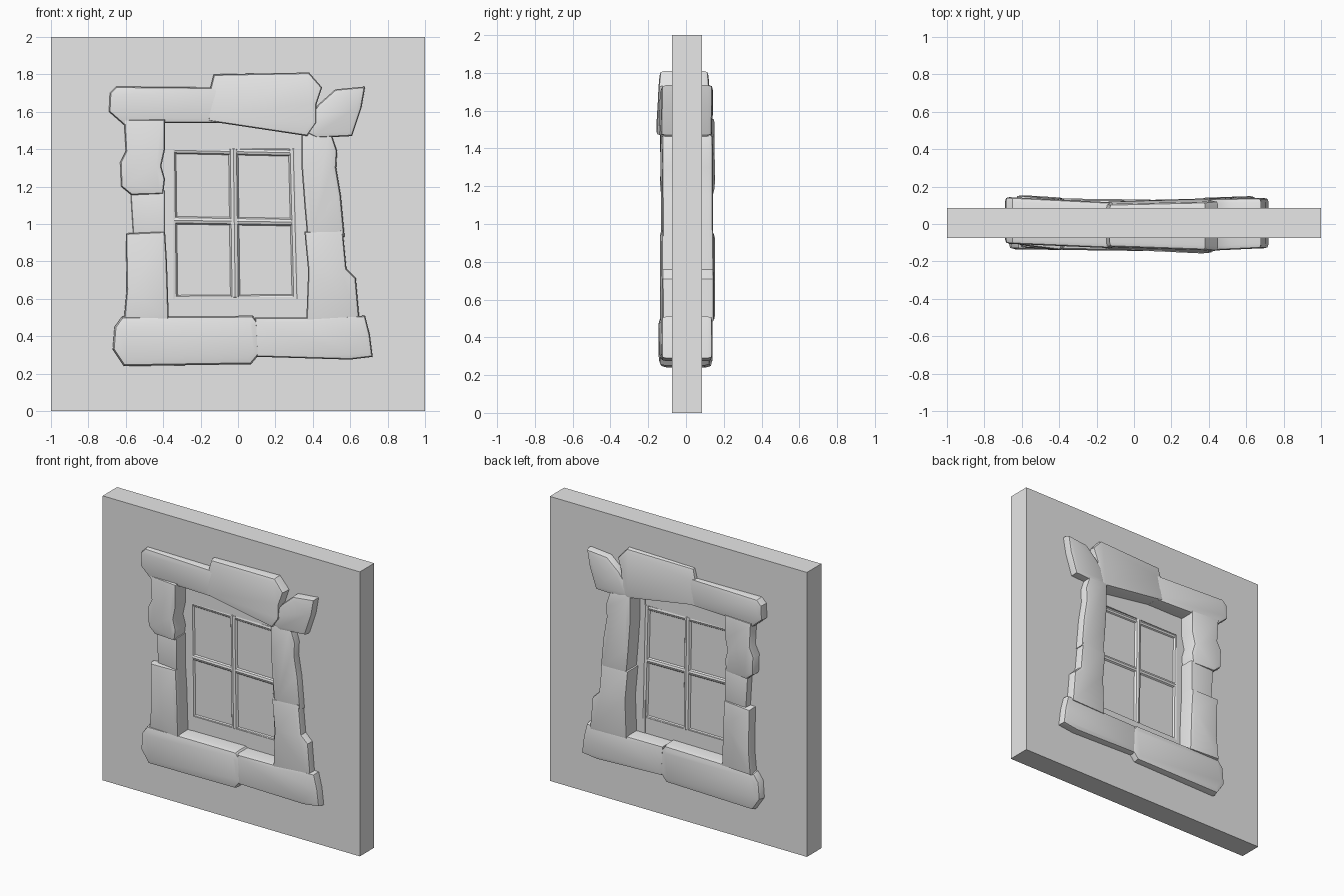
import bpy, bmesh, math
from mathutils import Matrix

cube = bpy.data.objects.get("Cube")
if cube:
    bpy.data.objects.remove(cube)

grey = bpy.data.materials.new("plain_grey")
grey.use_nodes = True
GREY = (0.8, 0.8, 0.8, 1)
grey.diffuse_color = GREY
grey.node_tree.nodes["Principled BSDF"].inputs["Base Color"].default_value = GREY


def finish(name, bm, smooth=True):
    bmesh.ops.recalc_face_normals(bm, faces=bm.faces)
    mesh = bpy.data.meshes.new(name)
    bm.to_mesh(mesh)
    bm.free()
    mesh.materials.append(grey)
    obj = bpy.data.objects.new(name, mesh)
    bpy.context.collection.objects.link(obj)
    if smooth:
        bpy.ops.object.select_all(action='DESELECT')
        obj.select_set(True)
        bpy.context.view_layer.objects.active = obj
        bpy.ops.object.shade_smooth_by_angle(angle=math.radians(35))
    return obj


def box(name, x0, x1, y0, y1, z0, z1):
    bm = bmesh.new()
    bmesh.ops.create_cube(bm, size=1)
    bmesh.ops.scale(bm, verts=bm.verts, vec=(x1 - x0, y1 - y0, z1 - z0))
    bmesh.ops.translate(bm, verts=bm.verts,
                        vec=((x0 + x1) / 2, (y0 + y1) / 2, (z0 + z1) / 2))
    return finish(name, bm, False)


def stone(name, outline, front, back, lean=0.0, chamfer=0.025):
    """Chamfered block through the wall; front/back give y at its left and right ends."""
    bm = bmesh.new()
    xs = [p[0] for p in outline]
    zs = [p[1] for p in outline]

    def ring(ends, tilt):
        verts = []
        for x, z in outline:
            t = (x - min(xs)) / (max(xs) - min(xs))
            y = ends[0] + (ends[1] - ends[0]) * t + tilt * (z - min(zs))
            verts.append(bm.verts.new((x, y, z)))
        return verts

    a, b = ring(front, lean), ring(back, -lean)
    faces = [bm.faces.new(a), bm.faces.new(b[::-1])]
    n = len(a)
    for i in range(n):
        j = (i + 1) % n
        bm.faces.new((a[i], b[i], b[j], a[j]))
    bmesh.ops.recalc_face_normals(bm, faces=bm.faces)
    rim = [e for f in faces for e in f.edges]
    bmesh.ops.bevel(bm, geom=rim, offset=chamfer, segments=2, profile=0.6,
                    affect='EDGES', clamp_overlap=True)
    return finish(name, bm)


def rod(name, start, end, radius):
    """Round glazing bar, slightly thinner at its ends."""
    bm = bmesh.new()
    x0, z0 = start
    x1, z1 = end
    length = math.hypot(x1 - x0, z1 - z0)
    bmesh.ops.create_cone(bm, cap_ends=True, segments=10, radius1=radius,
                          radius2=radius, depth=length)
    rims = [e for e in bm.edges if abs(e.verts[0].co.z - e.verts[1].co.z) < 0.001]
    bmesh.ops.bevel(bm, geom=rims, offset=radius * 0.35, segments=1, affect='EDGES')
    bm.transform(Matrix.Translation(((x0 + x1) / 2, 0, (z0 + z1) / 2))
                 @ Matrix.Rotation(math.atan2(x1 - x0, z1 - z0), 4, 'Y'))
    return finish(name, bm)


# Wall slab with an opening hidden behind the stones
bm = bmesh.new()
loops = []
for y in (-0.075, 0.085):
    for x0, x1, z0, z1 in ((-1, 1, 0, 2), (-0.46, 0.44, 0.45, 1.58)):
        loops.append([bm.verts.new((x, y, z))
                      for x, z in ((x0, z0), (x1, z0), (x1, z1), (x0, z1))])
outer_f, inner_f, outer_b, inner_b = loops
for p, q in ((outer_f, inner_f), (outer_b, inner_b), (outer_f, outer_b), (inner_f, inner_b)):
    for i in range(4):
        j = (i + 1) % 4
        bm.faces.new((p[i], p[j], q[j], q[i]))
finish("wall", bm, False)

# Stone surround
stone("lintel_left", [(-0.69, 1.6), (-0.685, 1.7), (-0.65, 1.735), (-0.1, 1.73),
                      (-0.1, 1.54), (-0.37, 1.54), (-0.61, 1.53)],
      (-0.105, -0.13), (0.145, 0.115))
stone("lintel_block", [(-0.15, 1.72), (-0.13, 1.8), (0.38, 1.81), (0.45, 1.73),
                       (0.42, 1.64), (0.42, 1.54), (0.37, 1.47), (-0.16, 1.55)],
      (-0.14, -0.162), (0.125, 0.14), 0.06)
stone("lintel_corner", [(0.36, 1.49), (0.38, 1.57), (0.43, 1.64), (0.52, 1.72), (0.68, 1.735),
                        (0.66, 1.62), (0.61, 1.47), (0.42, 1.46)],
      (-0.145, -0.13), (0.135, 0.14))
stone("left_jamb_top", [(-0.61, 1.56), (-0.6, 1.39), (-0.63, 1.33), (-0.625, 1.2),
                        (-0.57, 1.155), (-0.4, 1.16), (-0.39, 1.24), (-0.41, 1.31),
                        (-0.39, 1.4), (-0.39, 1.56)],
      (-0.11, -0.14), (0.155, 0.135))
stone("left_jamb_middle", [(-0.575, 1.18), (-0.56, 0.93), (-0.39, 0.93), (-0.39, 1.18)],
      (-0.09, -0.125), (0.135, 0.13), 0, 0.015)
stone("left_jamb_bottom", [(-0.6, 0.95), (-0.595, 0.65), (-0.61, 0.49), (-0.37, 0.49),
                           (-0.38, 0.8), (-0.39, 0.96)],
      (-0.125, -0.14), (0.155, 0.14))
stone("right_jamb_top", [(0.34, 1.5), (0.34, 1.3), (0.355, 1.1), (0.37, 0.93), (0.57, 0.93),
                         (0.55, 1.15), (0.525, 1.3), (0.53, 1.39), (0.5, 1.48)],
      (-0.135, -0.125), (0.135, 0.145))
stone("right_jamb_bottom", [(0.355, 0.96), (0.375, 0.75), (0.365, 0.48), (0.65, 0.48),
                            (0.63, 0.71), (0.58, 0.76), (0.56, 0.97)],
      (-0.14, -0.125), (0.14, 0.15))
stone("sill_left", [(-0.67, 0.33), (-0.66, 0.45), (-0.62, 0.505), (0.08, 0.51), (0.11, 0.47),
                    (0.12, 0.31), (0.07, 0.25), (-0.61, 0.24)],
      (-0.135, -0.145), (0.14, 0.13), 0, 0.035)
stone("sill_right", [(0.1, 0.29), (0.09, 0.5), (0.36, 0.5), (0.68, 0.51), (0.705, 0.41),
                     (0.72, 0.29), (0.6, 0.275)],
      (-0.145, -0.13), (0.13, 0.14))

# Window: pane, frame, beads and crossing bars
box("pane", -0.42, 0.42, -0.01, 0.01, 0.47, 1.57)
box("frame_left", -0.42, -0.345, -0.026, 0.026, 0.47, 1.57)
box("frame_right", 0.3, 0.42, -0.026, 0.026, 0.47, 1.57)
box("frame_top", -0.42, 0.42, -0.024, 0.024, 1.4, 1.57)
box("frame_bottom", -0.42, 0.42, -0.024, 0.024, 0.47, 0.61)
rod("bead_left", (-0.355, 1.41), (-0.345, 0.59), 0.026)
rod("bead_right", (0.295, 1.41), (0.315, 0.59), 0.028)
rod("bead_top", (-0.38, 1.395), (0.33, 1.38), 0.022)
rod("bead_bottom", (-0.37, 0.6), (0.33, 0.605), 0.022)
rod("vertical_bar", (-0.025, 1.41), (-0.015, 0.6), 0.028)
rod("horizontal_bar", (-0.365, 1.02), (0.31, 1.01), 0.024)
